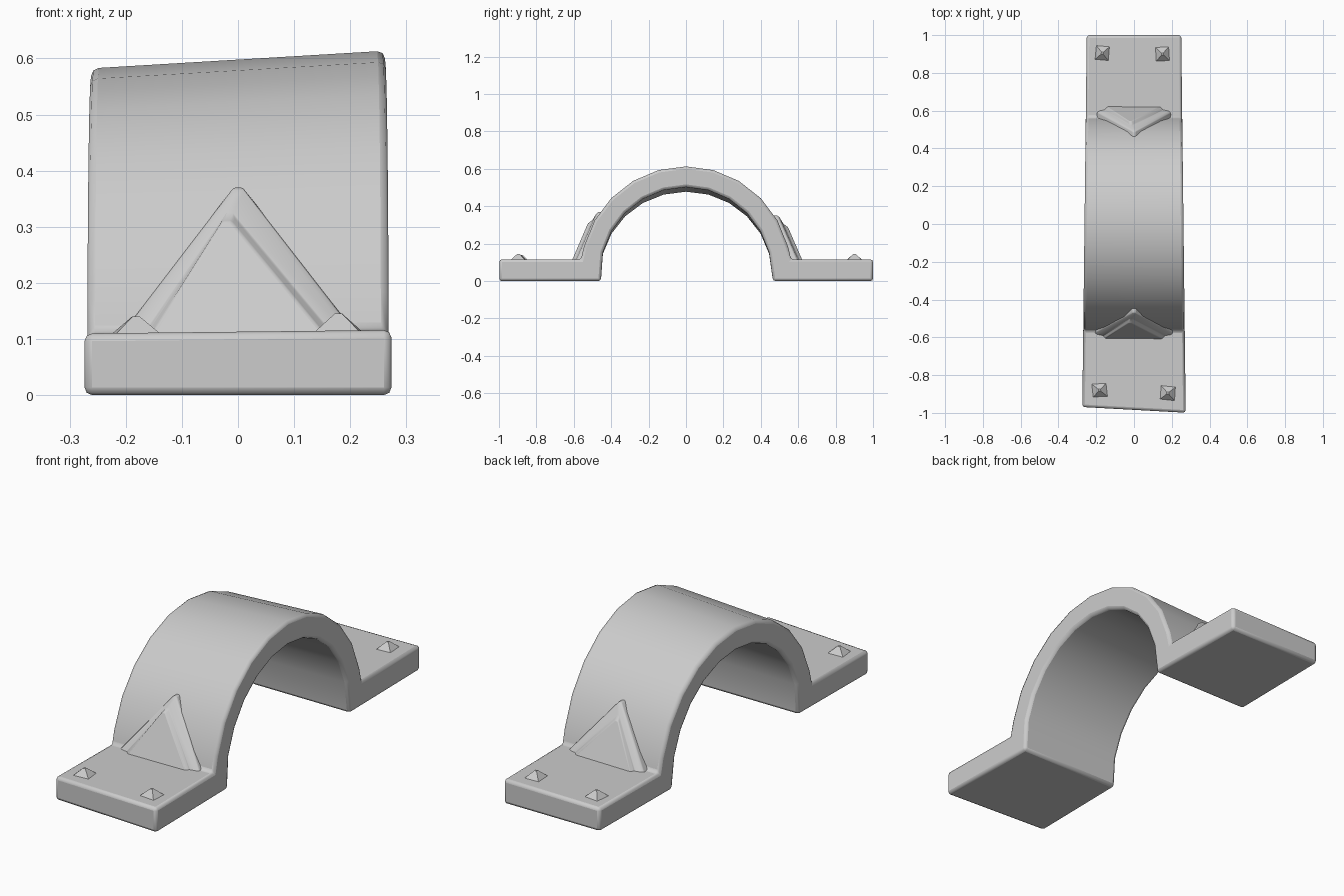
import bpy, bmesh, math
from mathutils import Vector

cube = bpy.data.objects.get("Cube")
if cube:
    bpy.data.objects.remove(cube, do_unlink=True)

gray = bpy.data.materials.new("plain gray")
gray.use_nodes = True
COLOR = (0.6, 0.6, 0.6, 1)
gray.diffuse_color = COLOR
gray.node_tree.nodes["Principled BSDF"].inputs["Base Color"].default_value = COLOR


def warp(p):
    """Slight hand-made skew: taper to the back, taller on the left, angled front end."""
    x, y, z = p
    x *= 1 - 0.045 * y
    if y < -0.56:
        y += (-0.56 - y) / 0.44 * (0.016 - 0.055 * x)
    return Vector((x, y, z * (1 + 0.1 * x)))


def make_object(name, bm, bevel=0, segments=2):
    bmesh.ops.recalc_face_normals(bm, faces=bm.faces)
    for v in bm.verts:
        v.co = warp(v.co)
    mesh = bpy.data.meshes.new(name)
    bm.to_mesh(mesh)
    bm.free()
    mesh.materials.append(gray)
    ob = bpy.data.objects.new(name, mesh)
    bpy.context.collection.objects.link(ob)
    if bevel:
        mod = ob.modifiers.new("soft edges", "BEVEL")
        mod.width, mod.segments = bevel, segments
        mod.limit_method, mod.angle_limit = "ANGLE", math.radians(35)
    bpy.ops.object.select_all(action="DESELECT")
    ob.select_set(True)
    bpy.context.view_layer.objects.active = ob
    bpy.ops.object.shade_smooth_by_angle(angle=math.radians(40))
    return ob


def arc(radius, center, angles):
    return [(radius * math.cos(math.radians(a)), center + radius * math.sin(math.radians(a)))
            for a in angles]


# Arched strap with two flat feet, extruded across x
outer = arc(0.565, 0.033, range(15, 166, 15))
inner = arc(0.46, 0.03, range(165, 14, -15))
profile = ([(1, 0), (1, 0.113), (0.562, 0.113)] + outer
           + [(-0.562, 0.113), (-1, 0.113), (-1, 0), (-0.455, 0)]
           + inner + [(0.465, 0)])
bm = bmesh.new()
face = bm.faces.new([bm.verts.new((-0.262, y, z)) for y, z in profile])
ext = bmesh.ops.extrude_face_region(bm, geom=[face])
bmesh.ops.translate(bm, vec=(0.524, 0, 0),
                    verts=[v for v in ext["geom"] if isinstance(v, bmesh.types.BMVert)])
make_object("arched_strap", bm, 0.014)


# Stepped triangular gussets: stacked triangle loops lofted outward
def gusset(name, side, top, shift):
    # half base width, drop of the apex, offset from the sloping plane, apex x
    steps = [(0.215, 0, -0.08, 0), (0.21, 0, -0.008, 0), (0.198, 0.012, 0, 0),
             (0.168, 0.05, 0.006, -0.015), (0.155, 0.06, 0.022, -0.02)]
    bm = bmesh.new()
    loops = []
    for half, drop, out, ax in steps:
        apex = top - drop
        corners = [(-half, 0.1), (half, 0.1), (ax + 0.008, apex), (ax - 0.008, apex)]
        loops.append([bm.verts.new((x, side * (0.588 + shift + out - (z - 0.11) * 0.43), z))
                      for x, z in corners])
    for a, b in zip(loops, loops[1:]):
        for i in range(4):
            j = (i + 1) % 4
            bm.faces.new((a[i], a[j], b[j], b[i]))
    bm.faces.new(loops[0])
    bm.faces.new(loops[-1])
    make_object(name, bm, 0.004)


gusset("front_gusset", -1, 0.37, 0)
gusset("back_gusset", 1, 0.35, 0.012)

# Four pyramid studs
for name, x, y, turn in (("front_right_stud", -0.175, -0.9, 6), ("front_left_stud", 0.172, -0.9, -4),
                         ("back_right_stud", -0.175, 0.905, -5), ("back_left_stud", 0.157, 0.9, 3)):
    bm = bmesh.new()
    bmesh.ops.create_cone(bm, cap_ends=True, segments=4, radius1=0.066, radius2=0.008, depth=0.04)
    a = math.radians(45 + turn)
    for v in bm.verts:
        px, py = v.co.x, v.co.y
        # corners sit square to the foot, with a small turn
        base = math.atan2(py, px) + a
        r = math.hypot(px, py)
        v.co = (x + r * math.cos(base), y + r * math.sin(base), v.co.z + 0.123)
    make_object(name, bm)
